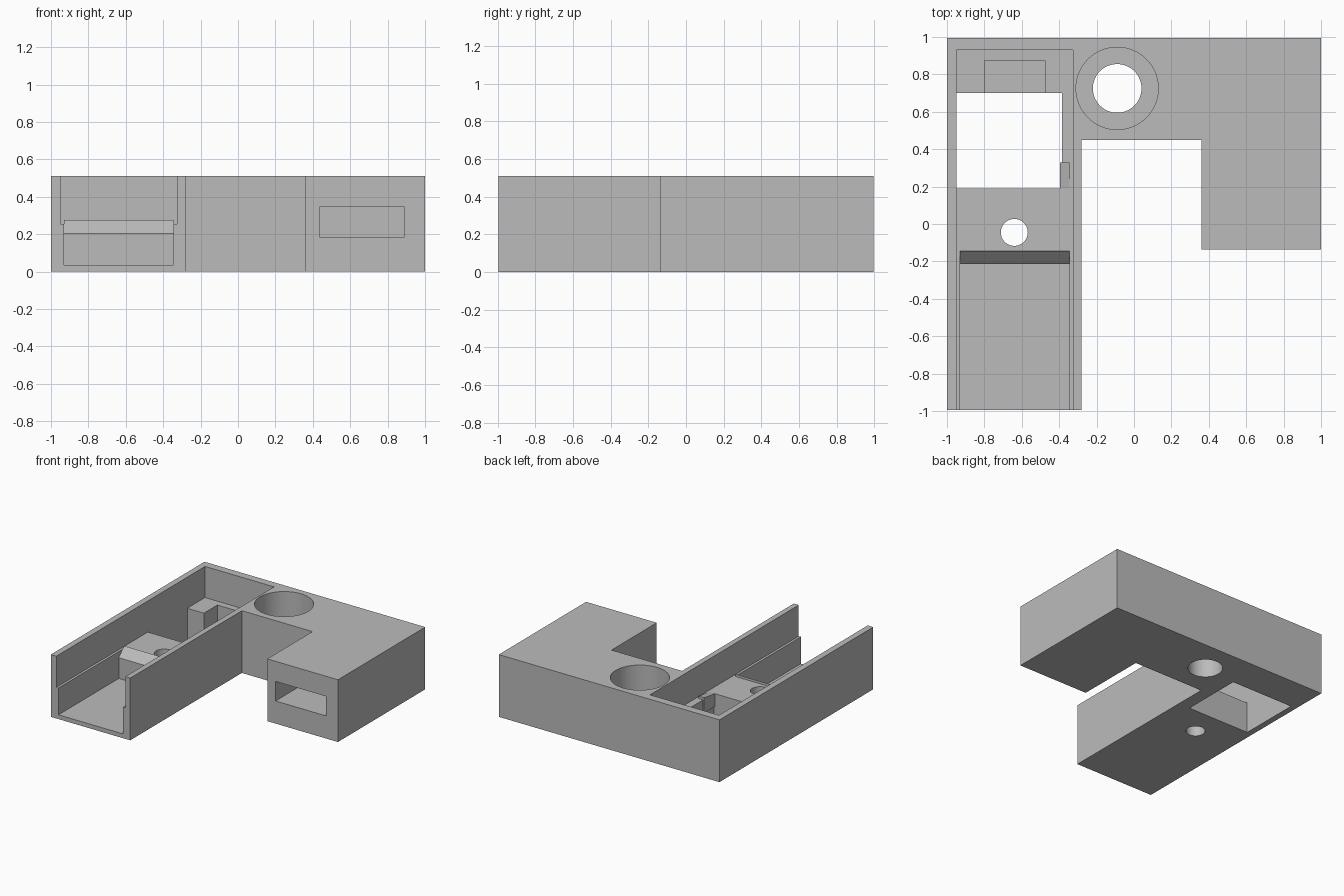
import bpy
import bmesh
from mathutils import Vector

default = bpy.data.objects.get("Cube")
if default:
    bpy.data.objects.remove(default, do_unlink=True)

HEIGHT = 0.51
LEDGE = 0.255
FLOOR = 0.035

grey = bpy.data.materials.new("plain_grey")
grey.use_nodes = True
grey.diffuse_color = (0.5, 0.5, 0.5, 1)
grey.node_tree.nodes["Principled BSDF"].inputs["Base Color"].default_value = (0.5, 0.5, 0.5, 1)


def add_object(name, bm):
    bmesh.ops.recalc_face_normals(bm, faces=bm.faces)
    mesh = bpy.data.meshes.new(name)
    bm.to_mesh(mesh)
    bm.free()
    mesh.materials.append(grey)
    obj = bpy.data.objects.new(name, mesh)
    bpy.context.collection.objects.link(obj)
    return obj


def prism(name, profile, axis, low, high):
    """Extrude a flat profile along x (profile in y,z) or z (profile in x,y)."""
    bm = bmesh.new()
    if axis == "x":
        points = [(low, a, b) for a, b in profile]
        step = Vector((high - low, 0, 0))
    else:
        points = [(a, b, low) for a, b in profile]
        step = Vector((0, 0, high - low))
    face = bm.faces.new([bm.verts.new(p) for p in points])
    result = bmesh.ops.extrude_face_region(bm, geom=[face])
    moved = [g for g in result["geom"] if isinstance(g, bmesh.types.BMVert)]
    bmesh.ops.translate(bm, verts=moved, vec=step)
    return add_object(name, bm)


def box(name, x, y, z):
    corners = [(x[0], y[0]), (x[1], y[0]), (x[1], y[1]), (x[0], y[1])]
    return prism(name, corners, "z", z[0], z[1])


def cylinder(name, x, y, radius, low, high):
    bm = bmesh.new()
    bmesh.ops.create_cone(bm, cap_ends=True, segments=64, radius1=radius,
                          radius2=radius, depth=high - low)
    bmesh.ops.translate(bm, verts=bm.verts, vec=(x, y, (low + high) / 2))
    return add_object(name, bm)


# Body with a long arm, a back bridge and a short arm
body = prism("bracket_body", [(-1, -0.995), (-0.28, -0.995), (-0.28, 0.45), (0.36, 0.45),
                              (0.36, -0.135), (1, -0.135), (1, 0.995), (-1, 0.995)],
             "z", 0, HEIGHT)

cutters = [
    # Open channel along the long arm
    box("channel_cutter", (-0.95, -0.325), (-1.2, 0.93), (LEDGE, 0.7)),
    # Deeper front tray ending in a chamfer
    prism("tray_cutter", [(-1.2, FLOOR), (-0.215, FLOOR), (-0.215, 0.205),
                          (-0.145, 0.275), (-1.2, 0.275)], "x", -0.93, -0.345),
    # Window through the floor and the recess behind it
    box("window_cutter", (-0.95, -0.385), (0.19, 0.70), (-0.2, 0.3)),
    box("recess_cutter", (-0.80, -0.475), (0.6, 0.875), (0.1, 0.3)),
    # Screw hole and stepped round bore
    cylinder("screw_hole_cutter", -0.64, -0.045, 0.072, -0.2, 0.4),
    cylinder("bore_cutter", -0.09, 0.725, 0.22, 0.2, 0.7),
    cylinder("through_hole_cutter", -0.09, 0.725, 0.13, -0.2, 0.4),
    # Slot in the front of the short arm
    box("slot_cutter", (0.435, 0.89), (-0.3, 0.4), (0.185, 0.345)),
]
for cutter in cutters:
    cutter.hide_render = True
    mod = body.modifiers.new(cutter.name, "BOOLEAN")
    mod.operation = "DIFFERENCE"
    mod.solver = "EXACT"
    mod.object = cutter

# Bake the cuts, then discard the cutters
bpy.context.view_layer.update()
graph = bpy.context.evaluated_depsgraph_get()
carved = bpy.data.meshes.new_from_object(body.evaluated_get(graph))
body.modifiers.clear()
body.data = carved
for cutter in cutters:
    bpy.data.objects.remove(cutter, do_unlink=True)

# Small lip continuing the tray chamfer
prism("chamfer_lip", [(-0.165, LEDGE), (-0.145, 0.275), (-0.145, 0.25)], "x", -0.93, -0.345)

# Sloped catch beside the window
prism("side_catch", [(0.19, 0.15), (0.33, 0.15), (0.33, 0.275), (0.19, 0.256)],
      "x", -0.395, -0.345)

# Round walls smooth, straight edges sharp
bpy.ops.object.select_all(action="DESELECT")
body.select_set(True)
bpy.context.view_layer.objects.active = body
bpy.ops.object.shade_smooth_by_angle(angle=0.5)
